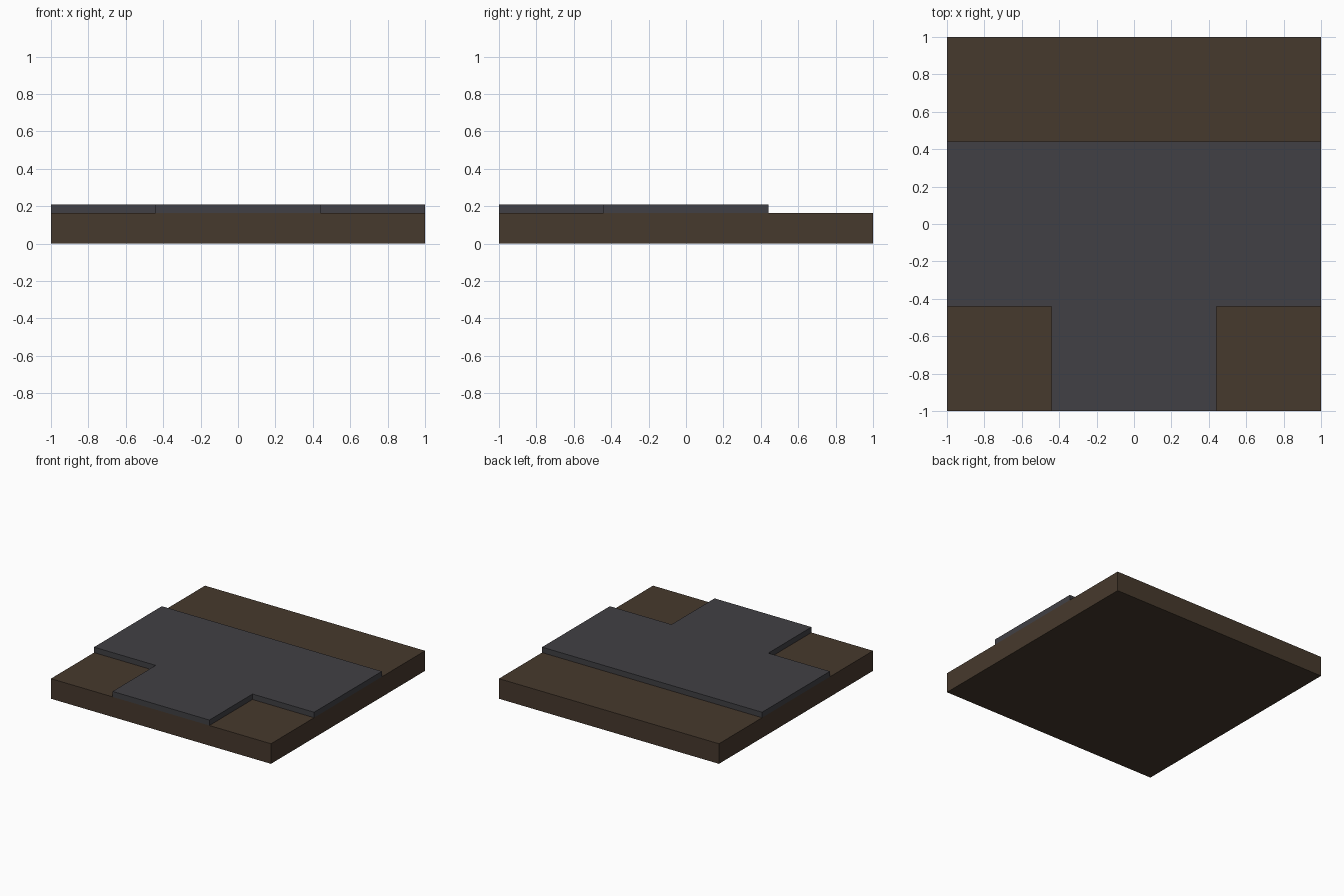
import bpy
import bmesh

if "Cube" in bpy.data.objects:
    bpy.data.objects.remove(bpy.data.objects["Cube"])


def material(name, rgb):
    m = bpy.data.materials.new(name)
    m.diffuse_color = (*rgb, 1)
    m.use_nodes = True
    m.node_tree.nodes["Principled BSDF"].inputs["Base Color"].default_value = m.diffuse_color
    return m


def slab(name, outline, z0, z1, mat):
    """Extrude a flat outline from z0 up to z1."""
    bm = bmesh.new()
    face = bm.faces.new([bm.verts.new((x, y, z0)) for x, y in outline])
    top = bmesh.ops.extrude_face_region(bm, geom=[face], use_keep_orig=True)["geom"]
    for v in top:
        if isinstance(v, bmesh.types.BMVert):
            v.co.z = z1
    bmesh.ops.recalc_face_normals(bm, faces=bm.faces)
    mesh = bpy.data.meshes.new(name)
    bm.to_mesh(mesh)
    bm.free()
    mesh.materials.append(mat)
    ob = bpy.data.objects.new(name, mesh)
    bpy.context.collection.objects.link(ob)
    return ob


earth = material("earth_brown", (0.062, 0.041, 0.026))
asphalt = material("asphalt_grey", (0.053, 0.051, 0.058))

BASE_H, TOP_H, W = 0.165, 0.21, 0.44

# Square ground tile
slab("ground_base", [(-1, -1), (1, -1), (1, 1), (-1, 1)], 0, BASE_H, earth)

# T-shaped road: half outline mirrored across x
half = [(W, -1), (W, -W), (1, -W), (1, W)]
slab("road_junction", half + [(-x, y) for x, y in reversed(half)], BASE_H, TOP_H, asphalt)
